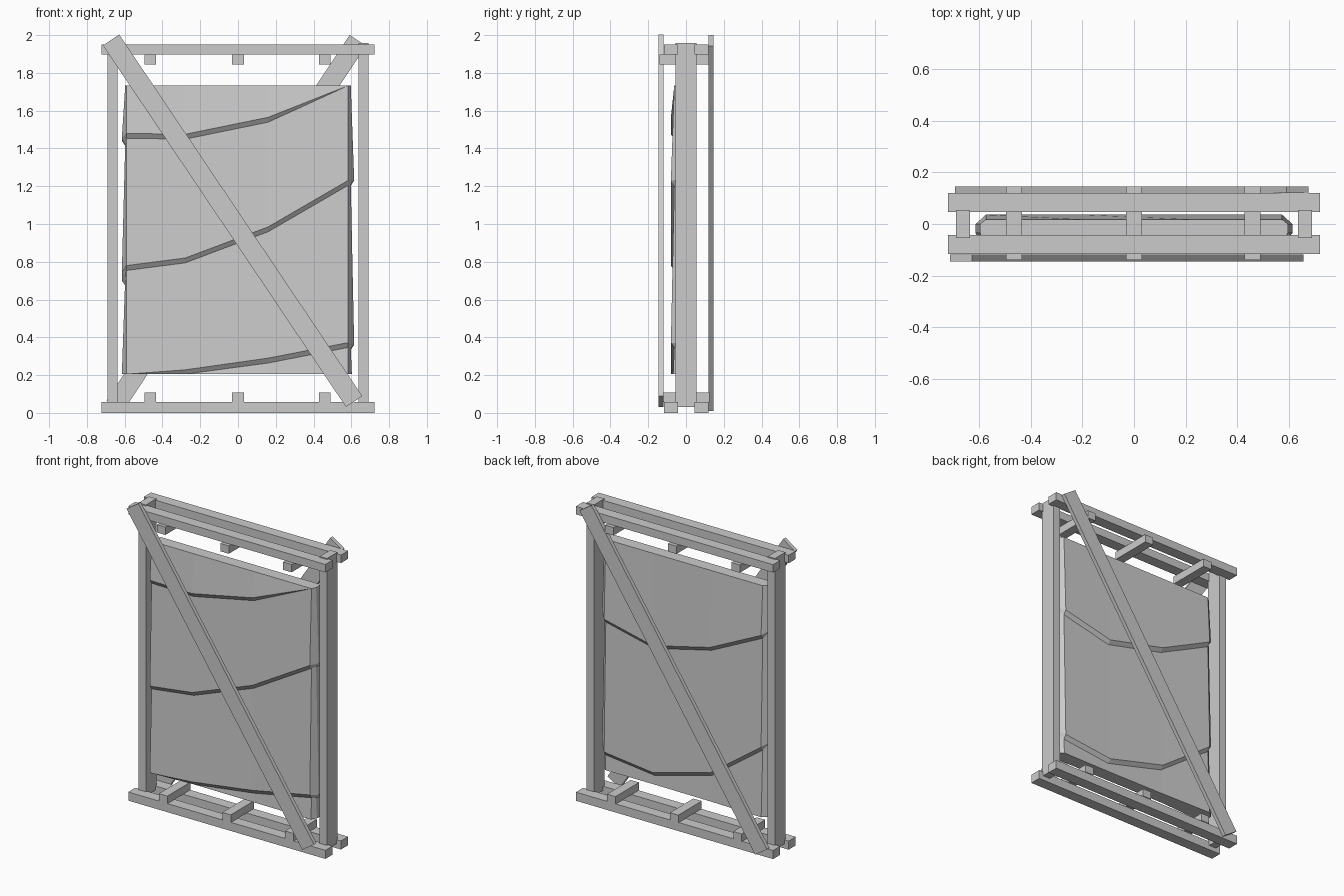
import bpy, bmesh, math
from mathutils import Matrix, Vector

if "Cube" in bpy.data.objects:
    bpy.data.objects.remove(bpy.data.objects["Cube"])


def mesh_object(name, bm):
    bmesh.ops.recalc_face_normals(bm, faces=bm.faces)
    me = bpy.data.meshes.new(name)
    bm.to_mesh(me)
    bm.free()
    ob = bpy.data.objects.new(name, me)
    bpy.context.collection.objects.link(ob)
    return ob


def box(name, x, y, z):
    bm = bmesh.new()
    c = Vector([(a + b) / 2 for a, b in (x, y, z)])
    s = [b - a for a, b in (x, y, z)]
    bmesh.ops.create_cube(bm, size=1, matrix=Matrix.Translation(c) @ Matrix.Diagonal((*s, 1)))
    return mesh_object(name, bm)


def brace(name, a, b, y, width=0.104):
    # flat board running diagonally between two points in the xz plane
    d = Vector((b[0] - a[0], 0, b[1] - a[1]))
    ob = box(name, (-width / 2, width / 2), (y[0], y[1]), (-d.length / 2, d.length / 2))
    ob.data.transform(Matrix.Rotation(math.atan2(d.x, d.z), 4, 'Y'))
    ob.data.transform(Matrix.Translation(((a[0] + b[0]) / 2, 0, (a[1] + b[1]) / 2)))
    return ob


# Posts
for side, s in (("left", -1), ("right", 1)):
    xs = sorted((s * 0.637, s * 0.69))
    box(f"{side}_post", xs, (-0.055, 0.055), (0.03, 1.957))

# Paired rails at top and bottom
for where, z in (("bottom", (0, 0.057)), ("top", (1.897, 1.95))):
    box(f"{where}_front_rail", (-0.722, 0.722), (-0.117, -0.043), z)
    box(f"{where}_back_rail", (-0.722, 0.722), (0.046, 0.12), z)

# Short cross battens between the rails
for i, x in enumerate((-0.465, 0, 0.46)):
    box(f"top_batten_{i}", (x - 0.031, x + 0.031), (-0.14, 0.145), (1.845, 1.897))
    box(f"bottom_batten_{i}", (x - 0.031, x + 0.031), (-0.12, 0.125), (0.057, 0.108))

# Diagonal braces
brace("front_brace", (-0.672, 1.974), (0.615, 0.06), (-0.145, -0.119))
brace("back_brace", (0.635, 1.972), (-0.652, 0.038), (0.12, 0.146))

# Wrapped hide panel: columns of (x, y, outward x, outward y, ledge heights)
TOP, BOT, FLARE, LIP = 1.732, 0.205, 0.018, 0.026
columns = [
    (-0.597, -0.035, -1, 0, (1.455, 0.745, BOT)),
    (-0.590, -0.062, 0, -1, (1.48, 0.78, BOT)),
    (-0.28, -0.062, 0, -1, (1.475, 0.82, 0.228)),
    (0.16, -0.062, 0, -1, (1.565, 0.985, 0.29)),
    (0.582, -0.062, 0, -1, (TOP, 1.23, 0.372)),
    (0.597, -0.035, 1, 0, (TOP, 1.235, 0.365)),
    (0.597, 0.0, 1, 0, (TOP, 1.23, 0.36)),
    (0.575, 0.018, 0, 1, (TOP, 1.21, 0.33)),
    (0.22, 0.018, 0, 1, (TOP, 1.13, 0.29)),
    (-0.2, 0.018, 0, 1, (TOP, 1.23, 0.40)),
    (-0.575, 0.018, 0, 1, (TOP, 1.41, 0.67)),
    (-0.597, 0.0, -1, 0, (TOP, 1.44, 0.70)),
    (-0.597, -0.035, -1, 0, (TOP, 1.455, 0.745)),
]


def profile(x, y, nx, ny, ledges):
    # each wrap flares outward to its lower edge, then steps back in
    pts = [(TOP, 0)]
    for z in ledges:
        pts.append((z, FLARE if z < TOP else 0))
        end = z in (TOP, BOT)
        pts.append((z if end else max(BOT, z - LIP), FLARE if z == BOT else 0))
    if ledges[-1] > BOT:
        f = FLARE * min(1, (ledges[-1] - BOT) / 0.5)
        pts.append((BOT, f))
    else:
        pts.append((BOT, FLARE))
    return [Vector((x + nx * o, y + ny * o, z)) for z, o in pts]


bm = bmesh.new()
# make the seam columns share the same bottom edge
grid = [[bm.verts.new(p) for p in profile(*c)] for c in columns]
grid[0][-1].co = grid[0][-2].co = grid[0][-3].co = grid[-1][-1].co
for a, b in zip(grid, grid[1:]):
    for k in range(len(a) - 1):
        bm.faces.new((a[k], a[k + 1], b[k + 1], b[k]))
bm.faces.new([c[0] for c in grid])
bm.faces.new([c[-1] for c in grid])
bmesh.ops.remove_doubles(bm, verts=bm.verts, dist=0.0005)
mesh_object("hide_panel", bm)
